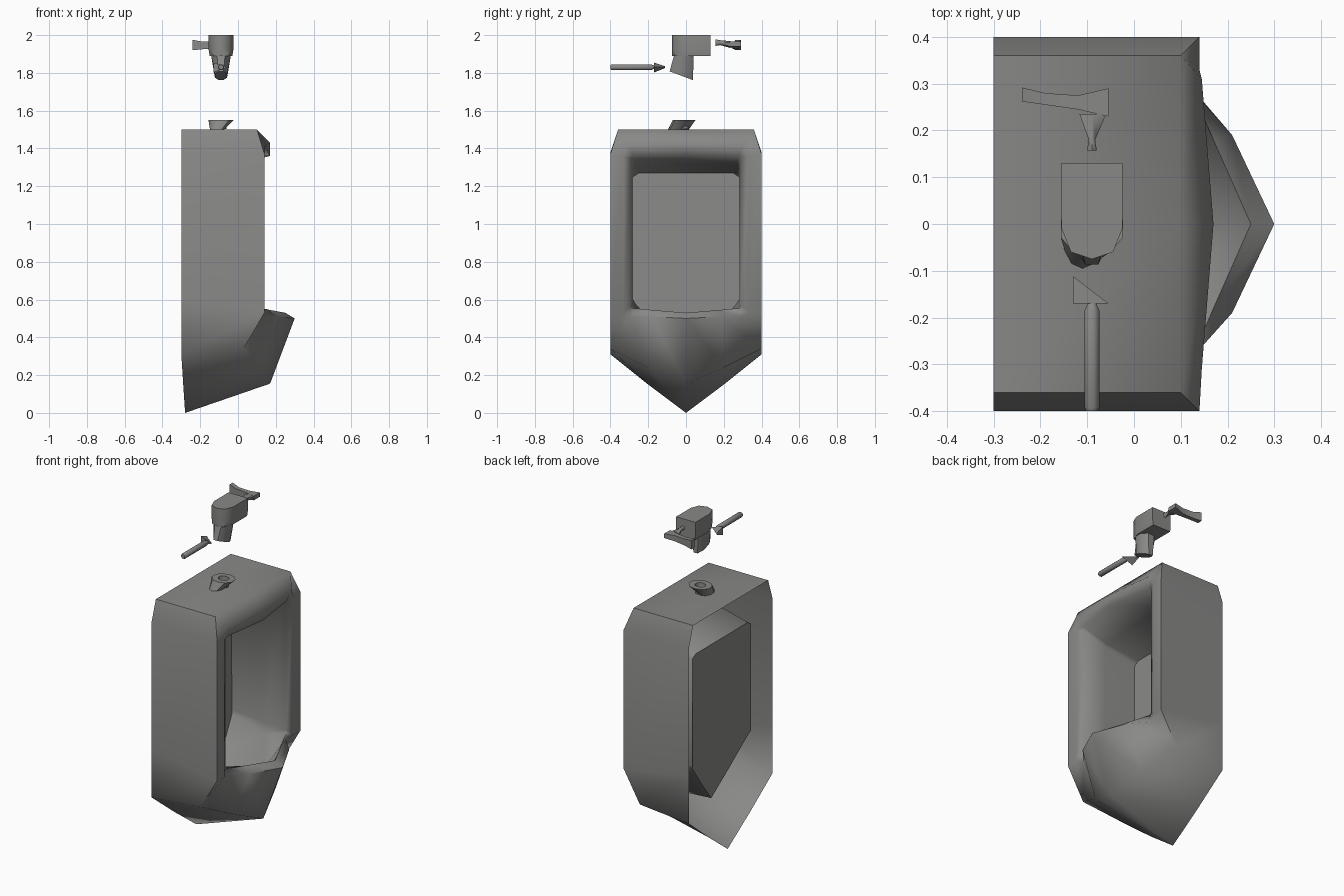
import bpy, bmesh, math
from mathutils import Vector

if "Cube" in bpy.data.objects:
    bpy.data.objects.remove(bpy.data.objects["Cube"])

grey = bpy.data.materials.new("warm_grey")
grey.diffuse_color = (0.25, 0.25, 0.245, 1)
grey.use_nodes = True
grey.node_tree.nodes["Principled BSDF"].inputs["Base Color"].default_value = grey.diffuse_color


def loft(name, rings, cap_start=True, cap_end=True, angle=50):
    """Bridge closed rings of equal point count into one surface."""
    bm = bmesh.new()
    vs = [[bm.verts.new(p) for p in r] for r in rings]
    for a, b in zip(vs, vs[1:]):
        n = len(a)
        for i in range(n):
            j = (i + 1) % n
            bm.faces.new((a[i], a[j], b[j], b[i]))
    if cap_start:
        bm.faces.new(vs[0][::-1])
    if cap_end:
        bm.faces.new(vs[-1])
    bmesh.ops.remove_doubles(bm, verts=bm.verts, dist=0.0005)
    bmesh.ops.recalc_face_normals(bm, faces=bm.faces)
    me = bpy.data.meshes.new(name)
    bm.to_mesh(me)
    bm.free()
    me.materials.append(grey)
    ob = bpy.data.objects.new(name, me)
    bpy.context.collection.objects.link(ob)
    bpy.ops.object.select_all(action='DESELECT')
    ob.select_set(True)
    bpy.context.view_layer.objects.active = ob
    bpy.ops.object.shade_smooth_by_angle(angle=math.radians(angle))
    return ob


def mirror(half):
    """Half ring from top centre to bottom centre, closed across y = 0."""
    return half + [(x, -y, z) for x, y, z in half[-2:0:-1]]


def ellipse(c, u, v, n):
    """Ring around c with half axes u and v."""
    c, u, v = Vector(c), Vector(u), Vector(v)
    return [c + u * math.cos(t) + v * math.sin(t)
            for t in (2 * math.pi * (i + 0.5) / n for i in range(n))]


# Urinal shell: open back, outer body, rim, opening, bowl, back panel
back = [(-.3, 0, 1.5), (-.3, .36, 1.5), (-.3, .4, 1.38), (-.3, .4, .6),
        (-.3, .4, .31), (-.29, .2, .15), (-.28, 0, 0)]
outer = [(.1, 0, 1.5), (.1, .36, 1.5), (.14, .4, 1.37), (.14, .4, .53),
         (.03, .4, .34), (.11, .2, .24), (.17, 0, .155)]
rim = [(.17, 0, 1.43), (.145, .31, 1.42), (.14, .33, 1.36), (.14, .33, .53),
       (.12, .29, .51), (.21, .19, .51), (.3, 0, .5)]
opening = [(.17, 0, 1.36), (.13, .28, 1.36), (.12, .29, 1.35), (.12, .29, .57),
           (.125, .285, .555), (.17, .18, .545), (.25, 0, .53)]
bowl = [(-.03, 0, 1.32), (-.03, .27, 1.31), (-.03, .285, 1.29), (-.03, .285, .58),
        (-.01, .27, .52), (.07, .14, .37), (.11, 0, .26)]
panel = [(-.24, 0, 1.27), (-.24, .25, 1.27), (-.24, .28, 1.25), (-.24, .28, .6),
         (-.23, .27, .58), (-.2, .14, .43), (-.17, 0, .28)]
loft("urinal_shell", [mirror(r) for r in (back, outer, rim, opening, bowl, panel)],
     cap_start=False, angle=72)

# Inlet flange: tapered collar with a hole
loft("inlet_flange", [
    ellipse((-.11, -.04, 1.5), (.04, 0, 0), (0, .055, 0), 10),
    ellipse((-.09, -.01, 1.55), (.07, 0, 0), (0, .06, 0), 10),
    ellipse((-.09, -.01, 1.55), (.032, 0, 0), (0, .028, 0), 10),
    ellipse((-.09, -.01, 1.502), (.03, 0, 0), (0, .026, 0), 10)],
    cap_start=False)


# Flush valve head: block rounded towards the front
def valve_ring(z, s):
    half = [(0, .13), (.065, .13), (.065, -.01), (.045, -.06), (0, -.075)]
    pts = half + [(-x, y) for x, y in half[-2:0:-1]]
    return [(-.09 + x * s, y, z) for x, y in pts]


loft("valve_head", [valve_ring(1.89, .92), valve_ring(1.92, 1), valve_ring(2.0, 1)])

# Spout: slanted outlet below the head
loft("valve_spout", [
    ellipse((-.09, -.01, 1.90), (.058, 0, 0), (0, .055, 0), 8),
    ellipse((-.09, -.025, 1.785), (.035, 0, 0), (0, .067, -.025), 8)])

# Front pipe with a pointed wedge tip
loft("pipe_rod", [ellipse((-.09, y, 1.83), (r, 0, 0), (0, 0, r), 8)
                  for y, r in ((-.4, .013), (-.392, .017), (-.185, .017), (-.17, .01))])
loft("pipe_tip", [
    [(-.13, -.17, 1.855), (-.055, -.17, 1.83), (-.13, -.17, 1.802)],
    [(-.13, -.112, 1.835), (-.122, -.118, 1.83), (-.13, -.112, 1.825)]])

# Rear lever: flared stem and side arm
loft("lever_stem", [
    ellipse((-.09, .157, 1.96), (.012, 0, 0), (0, 0, .017), 6),
    ellipse((-.09, .18, 1.96), (.008, 0, 0), (0, 0, .013), 6),
    ellipse((-.088, .235, 1.95), (.033, 0, 0), (0, 0, .018), 6)])


def arm_ring(x, y0, y1, z0, z1):
    return [(x, y0, z0), (x, y1, z0), (x, y1, z1), (x, y0, z1)]


loft("lever_arm", [arm_ring(-.055, .23, .29, 1.94, 1.965),
                   arm_ring(-.12, .245, .275, 1.93, 1.965),
                   arm_ring(-.19, .255, .28, 1.925, 1.965),
                   arm_ring(-.24, .262, .292, 1.92, 1.975)])
